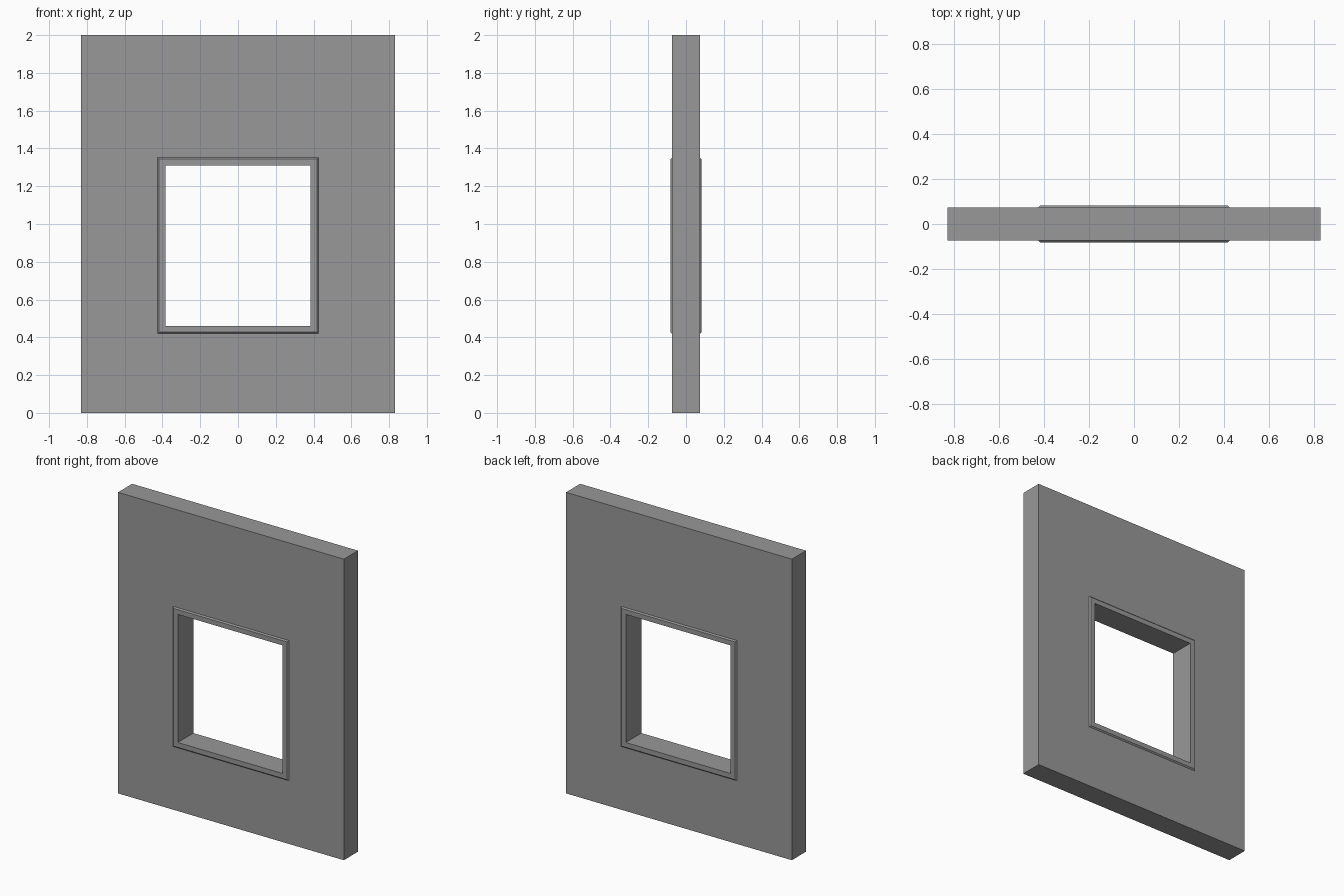
import bpy, bmesh

if "Cube" in bpy.data.objects:
    bpy.data.objects.remove(bpy.data.objects["Cube"])

W, H, T = 0.83, 2.0, 0.074           # wall half width, height, half thickness
OX, Z0, Z1 = 0.425, 0.42, 1.351      # outer edge of window frame
LIP = 0.008                          # how far the frame stands proud
HOLE, OPEN = 0.02, 0.04              # insets to wall hole and clear opening

grey = bpy.data.materials.new("dark_grey")
grey.diffuse_color = (0.316, 0.316, 0.316, 1)
grey.use_nodes = True
grey.node_tree.nodes["Principled BSDF"].inputs["Base Color"].default_value = grey.diffuse_color


def ring(name, profile):
    """Sweep a closed (x, z0, z1, y) profile around a rectangle."""
    bm = bmesh.new()
    loops = [[bm.verts.new(p) for p in
              ((-x, y, a), (x, y, a), (x, y, b), (-x, y, b))]
             for x, a, b, y in profile]
    for i, lo in enumerate(loops):
        nx = loops[(i + 1) % len(loops)]
        for j in range(4):
            k = (j + 1) % 4
            bm.faces.new((lo[j], lo[k], nx[k], nx[j]))
    bmesh.ops.recalc_face_normals(bm, faces=bm.faces)
    mesh = bpy.data.meshes.new(name)
    bm.to_mesh(mesh)
    bm.free()
    mesh.materials.append(grey)
    obj = bpy.data.objects.new(name, mesh)
    bpy.context.collection.objects.link(obj)
    return obj


def inset(d, y):
    return (OX - d, Z0 + d, Z1 - d, y)


# wall panel with window hole
ring("wall", [(W, 0, H, -T), inset(HOLE, -T), inset(HOLE, T), (W, 0, H, T)])

# window frame: chamfered lips on both faces joined by a lining
half = [(HOLE, T), (0, T), (LIP, T + LIP), (OPEN, T + LIP)]
ring("window_frame",
     [inset(d, y) for d, y in half] + [inset(d, -y) for d, y in reversed(half)])
